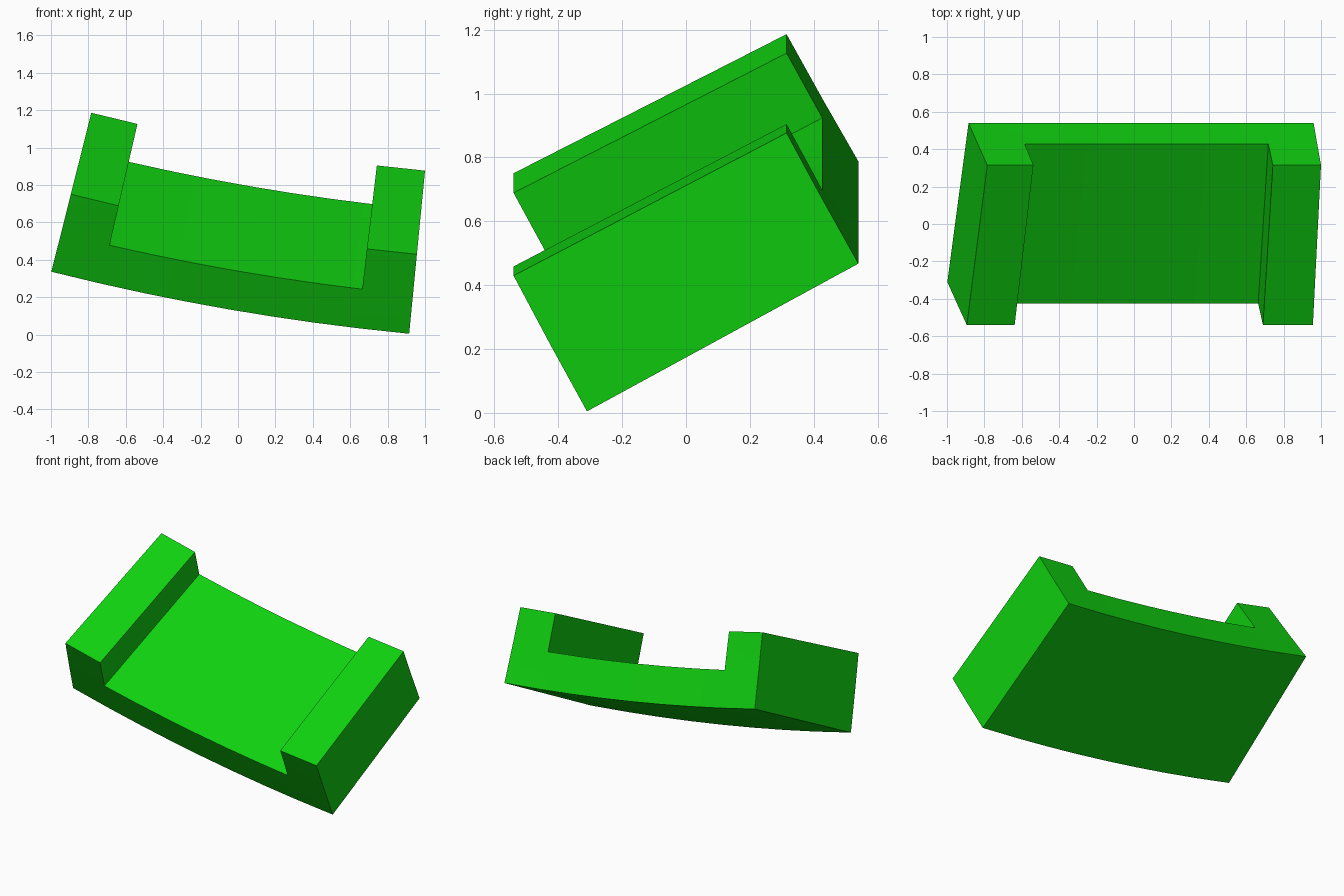
import bpy, bmesh, math

old = bpy.data.objects.get("Cube")
if old:
    bpy.data.objects.remove(old, do_unlink=True)

# Material
green = bpy.data.materials.new("bright green")
green.use_nodes = True
colour = (0.005, 0.63, 0.005, 1)
green.diffuse_color = colour
green.node_tree.nodes["Principled BSDF"].inputs["Base Color"].default_value = colour

# Slanted cross-section (y, radius), swept about a distant axis parallel to y
AXIS_X, AXIS_Z = 2.17, 12.93
SECTION = [(-0.31, 12.986), (0.54, 12.521),     # bottom front, bottom back
           (0.427, 12.318), (-0.425, 12.776),   # floor back, floor front
           (0.315, 12.11), (-0.54, 12.559)]     # rail top back, rail top front
BF, BB, FB, FF, TB, TF = range(6)

# Sweep angles: right rail, tray floor in segments, left rail
FLOOR_START, FLOOR_END, STEPS = 12.92, 6.77, 6
angles = [14.12]
angles += [FLOOR_START + (FLOOR_END - FLOOR_START) * i / STEPS for i in range(STEPS + 1)]
angles += [5.545]

bm = bmesh.new()
rows = []
for i, deg in enumerate(angles):
    a = math.radians(deg)
    is_rail = i < 2 or i >= len(angles) - 2
    rows.append([bm.verts.new((AXIS_X - r * math.sin(a), y, AXIS_Z - r * math.cos(a)))
                 for y, r in (SECTION if is_rail else SECTION[:4])])

last = len(rows) - 2
for i in range(last + 1):
    a, b = rows[i], rows[i + 1]
    # Base slab, then either a raised rail or the open floor
    strips = [(BF, BB), (BB, FB), (FF, BF)]
    strips += [(FB, TB), (TB, TF), (TF, FF)] if i in (0, last) else [(FB, FF)]
    for p, q in strips:
        bm.faces.new((a[p], a[q], b[q], b[p]))

# Outer ends and inner rail walls
for row in (rows[0], rows[-1]):
    bm.faces.new([row[k] for k in (BF, BB, FB, TB, TF, FF)])
for row in (rows[1], rows[-2]):
    bm.faces.new([row[k] for k in (FF, FB, TB, TF)])

bmesh.ops.recalc_face_normals(bm, faces=bm.faces)
mesh = bpy.data.meshes.new("curved_tray")
bm.to_mesh(mesh)
bm.free()
mesh.materials.append(green)
tray = bpy.data.objects.new("curved_tray", mesh)
bpy.context.collection.objects.link(tray)

# Smooth along the gentle curve, crisp at the corners
bpy.context.view_layer.objects.active = tray
tray.select_set(True)
bpy.ops.object.shade_smooth_by_angle(angle=math.radians(30))
